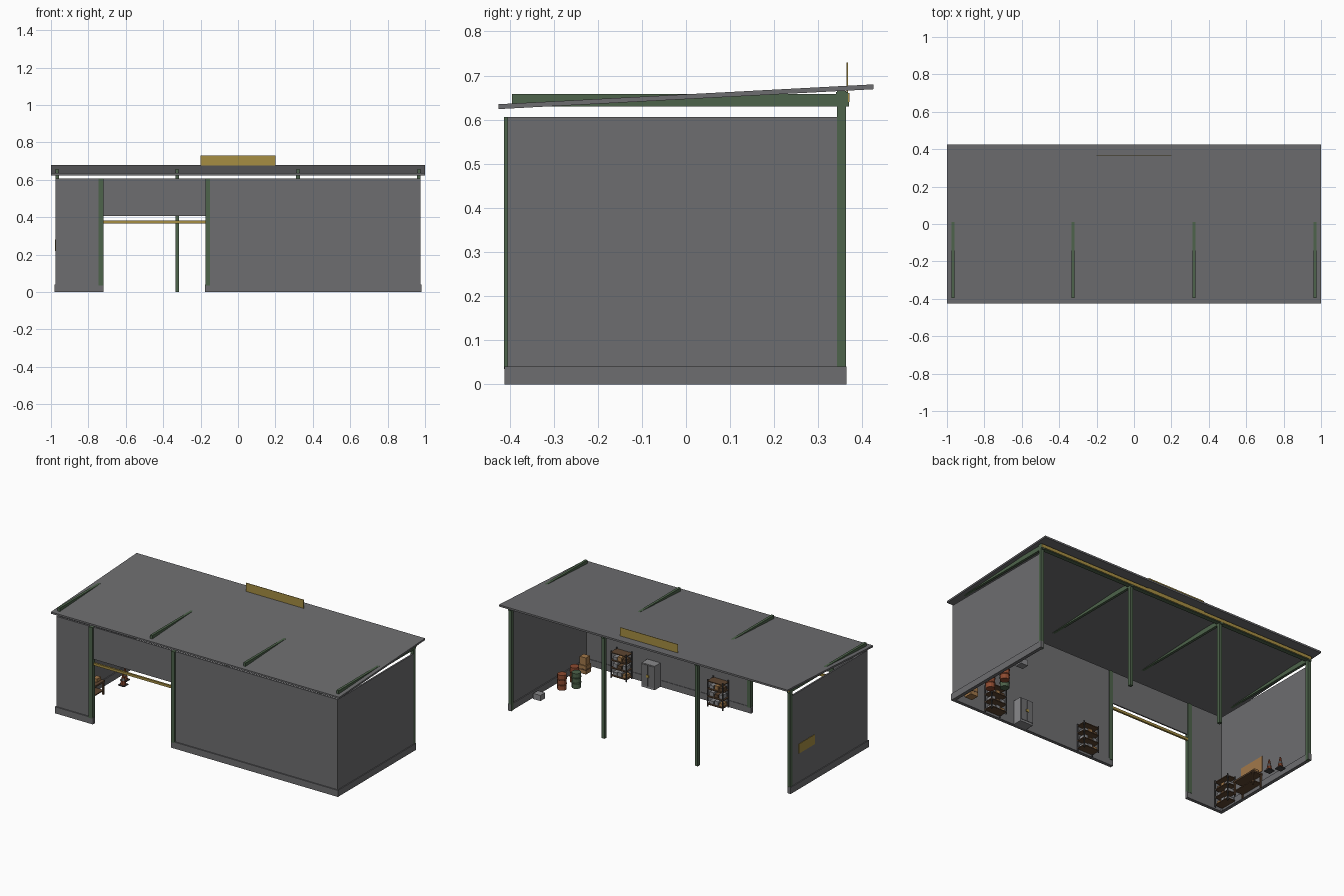
import bpy, bmesh, math
from mathutils import Vector

if "Cube" in bpy.data.objects:
    bpy.data.objects.remove(bpy.data.objects["Cube"])


def mat(name, rgb):
    m = bpy.data.materials.new(name)
    m.diffuse_color = (*rgb, 1)
    m.use_nodes = True
    m.node_tree.nodes["Principled BSDF"].inputs["Base Color"].default_value = m.diffuse_color
    return m


GREY = mat("concrete_grey", (.155, .155, .162))
STEEL = mat("light_steel", (.25, .25, .26))
DARK = mat("dark_steel", (.06, .06, .062))
GREEN = mat("green_paint", (.075, .125, .07))
YELLOW = mat("yellow_paint", (.38, .27, .055))
RED = mat("rust_red", (.27, .07, .03))
BROWN = mat("brown_wood", (.11, .06, .03))
TAN = mat("tan_wood", (.36, .19, .07))


def finish(bm, name, m):
    bmesh.ops.recalc_face_normals(bm, faces=bm.faces)
    me = bpy.data.meshes.new(name)
    bm.to_mesh(me)
    bm.free()
    me.materials.append(m)
    ob = bpy.data.objects.new(name, me)
    bpy.context.collection.objects.link(ob)
    return ob


def box(name, m, x0, x1, y0, y1, z0, z1, rise=0):
    """Box by bounds; rise lifts the back edge."""
    bm = bmesh.new()
    bmesh.ops.create_cube(bm, size=1)
    for v in bm.verts:
        v.co = Vector(((x0, x1)[v.co.x > 0],
                       (y0, y1)[v.co.y > 0],
                       (z0, z1)[v.co.z > 0] + (rise if v.co.y > 0 else 0)))
    return finish(bm, name, m)


def lathe(name, m, x, y, profile, n=12):
    """Stack of rings (radius, z) around a vertical axis, capped."""
    bm = bmesh.new()
    rings = []
    for r, z in profile:
        rings.append([bm.verts.new((x + r * math.cos(2 * math.pi * i / n),
                                    y + r * math.sin(2 * math.pi * i / n), z)) for i in range(n)])
    for a, b in zip(rings, rings[1:]):
        for i in range(n):
            j = (i + 1) % n
            bm.faces.new((a[i], a[j], b[j], b[i]))
    bm.faces.new(rings[0])
    bm.faces.new(rings[-1])
    return finish(bm, name, m)


# Roof slab, sloping up to the open back
box("roof", GREY, -1, 1, -.425, .425, .624, .635, .045)

# Walls
OL, OR = -.72, -.175
box("front_wall_left", GREY, -.975, OL - .01, -.405, -.395, .04, .606)
box("front_wall_right", GREY, OR + .01, .975, -.405, -.395, .04, .606)
box("door_lintel", GREY, OL, OR, -.403, -.395, .405, .606)
for s, n in ((-1, "left"), (1, "right")):
    a, b = sorted((s * .966, s * .976))
    box("side_wall_" + n, GREY, a, b, -.404, .345, .04, .606)
    a, b = sorted((s * .960, s * .981))
    box("side_curb_" + n, GREY, a, b, -.412, .364, 0, .041)
box("front_curb_left", GREY, -.981, OL + .002, -.412, -.392, 0, .041)
box("front_curb_right", GREY, OR - .002, .981, -.412, -.392, 0, .041)

# Door frame and yellow door bar
box("door_post_left", GREEN, OL - .026, OL, -.413, -.39, .035, .606)
box("door_post_right", GREEN, OR, OR + .024, -.413, -.39, .035, .606)
box("door_bar", YELLOW, OL, OR, -.402, -.39, .366, .381)

# Back posts, roof beams and back girder
for i, x in enumerate((-.967, -.325, .321, .967)):
    box("back_post_%d" % i, GREEN, x - .01, x + .01, .342, .363, 0, .665)
    box("roof_beam_%d" % i, GREEN, x - .008, x + .008, -.395, .37, .63, .658)
box("back_girder", GREEN, -.977, .977, .34, .367, .636, .663)
box("girder_stripe", YELLOW, -.977, .977, .367, .371, .64, .66)

# Signs
box("roof_sign", YELLOW, -.2, .2, .364, .367, .66, .73)
box("side_sign", YELLOW, -.979, -.976, .12, .28, .22, .28)


def shelf(name, cx, cy, turned):
    """Rack with uprights, boards and stored boxes; turned = against left wall."""
    hw, hd, h = .055, .03, .17

    def part(n, m, a0, a1, b0, b1, z0, z1):
        # a runs along the rack, b from its back to its front
        if turned:
            box(name + n, m, cx + b0, cx + b1, cy + a0, cy + a1, z0, z1)
        else:
            box(name + n, m, cx + a0, cx + a1, cy + b0, cy + b1, z0, z1)
    for a in (-hw, hw - .006):
        for b in (-hd, hd - .006):
            part("_upright", DARK, a, a + .006, b, b + .006, 0, h)
    for k in range(4):
        z = .012 + k * .048
        part("_board", BROWN, -hw, hw, -hd, hd, z, z + .005)
        if k < 3:
            for j in range(3):
                a = -.046 + j * .032
                part("_stored_box", (TAN, STEEL, BROWN)[(j + k) % 3] if j < 2 else STEEL,
                     a, a + .026, -.022, .02, z + .005, z + .024 + .006 * ((j + k) % 2))


shelf("shelf_far", .70, -.36, False)
shelf("shelf_mid", .03, -.36, False)
shelf("shelf_corner", -.934, -.325, True)

# Steel cabinet
box("cabinet", STEEL, .452, .542, -.392, -.335, 0, .15)
box("cabinet_door_left", GREY, .456, .495, -.335, -.332, .012, .145)
box("cabinet_door_right", GREY, .499, .538, -.335, -.332, .012, .145)
box("cabinet_handle", YELLOW, .488, .506, -.332, -.327, .07, .085)

# Drums with ribs
R = .027
drum = [(R, 0), (R, .03), (R + .003, .033), (R, .036), (R, .063),
        (R + .003, .066), (R, .069), (R, .095)]
for n, m, x, y in (("red_drum_a", RED, .895, -.05), ("red_drum_b", RED, .895, -.174),
                   ("green_drum", GREEN, .841, -.116)):
    lathe(n, m, x, y, drum)

# Crates and a floor box
box("crate_lower", TAN, .893, .945, -.336, -.284, 0, .052)
box("crate_upper", TAN, .898, .940, -.330, -.290, .052, .1)
box("crate_band", BROWN, .892, .946, -.337, -.283, .022, .03)
box("floor_box", STEEL, .90, .95, .11, .156, 0, .035)

# Workbench along the left wall with a tool board
box("bench_top", BROWN, -.965, -.895, -.21, -.04, .078, .088)
box("bench_shelf", BROWN, -.96, -.90, -.205, -.045, .022, .028)
for x in (-.963, -.906):
    for y in (-.208, -.051):
        box("bench_leg", BROWN, x, x + .009, y, y + .009, 0, .078)
box("bench_toolbox", TAN, -.945, -.915, -.09, -.05, .088, .108)
box("tool_board", TAN, -.966, -.962, -.22, -.04, .105, .2)

# Traffic cones
for i, (x, y) in enumerate(((-.88, .12), (-.91, .18))):
    box("cone_base_%d" % i, DARK, x - .021, x + .021, y - .021, y + .021, 0, .006)
    lathe("cone_%d" % i, RED, x, y, [(.017, .006), (.004, .075)], 10)
    lathe("cone_band_%d" % i, STEEL, x, y, [(.0122, .032), (.0095, .046)], 10)
